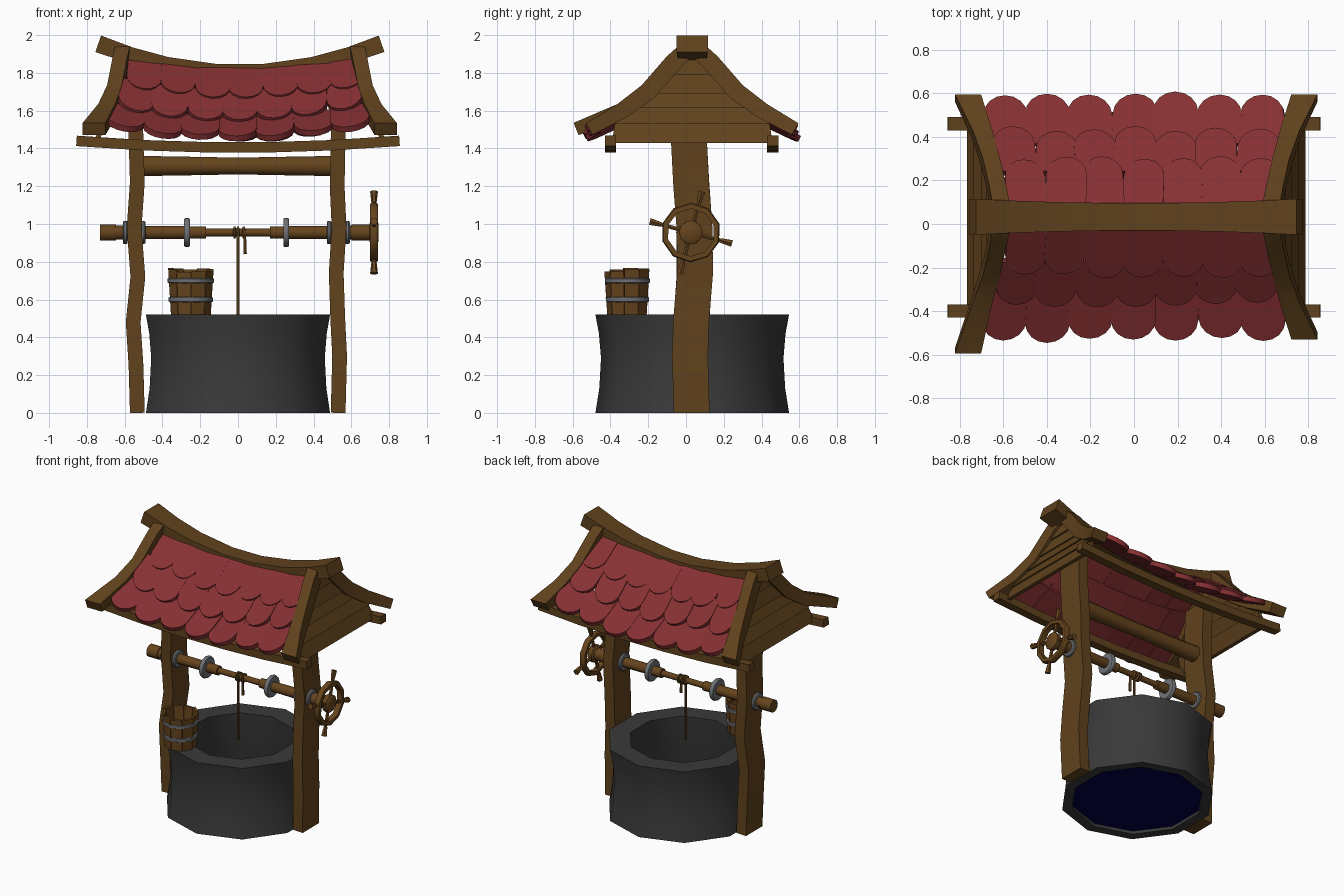
import bpy, bmesh, math, random
from mathutils import Vector as V

if "Cube" in bpy.data.objects:
    bpy.data.objects.remove(bpy.data.objects["Cube"])
random.seed(4)
YC = 0.033   # the model is symmetric about this y
XC = 0.01    # roof centre in x


def material(name, rgb):
    m = bpy.data.materials.new(name)
    m.diffuse_color = (*rgb, 1)
    m.use_nodes = True
    m.node_tree.nodes["Principled BSDF"].inputs["Base Color"].default_value = m.diffuse_color
    return m


TIMBER = material("timber brown", (0.117, 0.054, 0.012))
TURNED = material("turned wood brown", (0.132, 0.058, 0.012))
STONE = material("dark stone", (0.042, 0.042, 0.042))
TILE = material("red tile", (0.242, 0.030, 0.033))
IRON = material("iron grey", (0.160, 0.168, 0.180))
WATER = material("deep blue water", (0.0, 0.0, 0.065))


def finish(name, bm, mat, angle=35):
    bmesh.ops.recalc_face_normals(bm, faces=bm.faces[:])
    me = bpy.data.meshes.new(name)
    bm.to_mesh(me)
    bm.free()
    me.materials.append(mat)
    ob = bpy.data.objects.new(name, me)
    bpy.context.collection.objects.link(ob)
    bpy.ops.object.select_all(action='DESELECT')
    ob.select_set(True)
    bpy.context.view_layer.objects.active = ob
    bpy.ops.object.shade_smooth_by_angle(angle=math.radians(angle))
    return ob


def loft(bm, rings, closed=False):
    """Skin a list of rings; cap the ends, or join last to first."""
    vs = [[bm.verts.new(p) for p in r] for r in rings]
    n = len(vs[0])
    pairs = list(zip(vs, vs[1:])) + ([(vs[-1], vs[0])] if closed else [])
    for a, b in pairs:
        for i in range(n):
            bm.faces.new((a[i], a[(i + 1) % n], b[(i + 1) % n], b[i]))
    if not closed:
        bm.faces.new(vs[0])
        bm.faces.new(vs[-1])


def revolve(name, profile, n, mat, axis='Z', at=(0, 0, 0), closed=False, phase=0.0, angle=40):
    """Profile of (position along axis, radius)."""
    rings = []
    for t, r in profile:
        ring = []
        for i in range(n):
            a = phase + 2 * math.pi * i / n
            c, s = r * math.cos(a), r * math.sin(a)
            ring.append(V(at) + (V((c, s, t)) if axis == 'Z' else V((t, c, s))))
        rings.append(ring)
    bm = bmesh.new()
    loft(bm, rings, closed)
    return finish(name, bm, mat, angle)


def beam(name, pts, side, mat=TIMBER):
    """Rectangular beam along pts of (x, y, z, width along side, depth)."""
    P = [V(p[:3]) for p in pts]
    side = V(side)
    rings = []
    for i, p in enumerate(pts):
        t = (P[min(i + 1, len(P) - 1)] - P[max(i - 1, 0)]).normalized()
        n = t.cross(side).normalized()
        w, d = side * p[3] / 2, n * p[4] / 2
        rings.append([P[i] + w + d, P[i] - w + d, P[i] - w - d, P[i] + w - d])
    bm = bmesh.new()
    loft(bm, rings)
    return finish(name, bm, mat)


def rod(name, a, b, r1, r2, n, mat):
    """Round stick between two points."""
    a, b = V(a), V(b)
    q = (b - a).to_track_quat('Z', 'Y')
    bm = bmesh.new()
    loft(bm, [[p + q @ V((r * math.cos(6.2832 * i / n), r * math.sin(6.2832 * i / n), 0))
               for i in range(n)] for p, r in ((a, r1), (b, r2))])
    return finish(name, bm, mat, 50)


# Stone ring and water
revolve("well_wall", [(0, .5125), (.13, .492), (.29, .483), (.42, .494), (.52, .5125),
                      (.52, .365), (.3, .385), (0, .445)], 10, STONE, at=(0, YC, 0),
        closed=True, phase=math.pi / 2)
revolve("water", [(.02, .45), (.025, .45)], 10, WATER, at=(0, YC, 0), phase=math.pi / 2)

# Wavy posts: (z, x, y shift)
LEFT = [(0, -.533, -.005), (.25, -.54, -.01), (.48, -.555, -.005), (.72, -.53, .012),
        (.98, -.55, .012), (1.22, -.533, -.005), (1.45, -.54, -.018), (1.68, -.545, -.01)]
RIGHT = [(0, .53, -.003), (.3, .538, -.012), (.5, .528, -.005), (.74, .52, .015),
         (.98, .535, .012), (1.2, .525, -.005), (1.45, .53, -.018), (1.68, .535, -.01)]
for nm, path in (("left_post", LEFT), ("right_post", RIGHT)):
    beam(nm, [(x, YC + dy, z, .19, .078) for z, x, dy in path], (0, 1, 0))

# Round cross beam between posts
revolve("cross_beam", [(-.52, .058), (-.25, .053), (0, .048), (.25, .053), (.52, .058)], 8,
        TURNED, 'X', (0, YC, 1.307), phase=math.pi / 8, angle=50)

# Windlass shaft, iron collars
AX = (0, .026, .955)
revolve("windlass_shaft", [(-.73, .045), (-.645, .045), (-.645, .038), (-.17, .034), (-.17, .021),
                           (.17, .021), (.17, .034), (.6, .038), (.6, .045), (.71, .045)],
        10, TURNED, 'X', AX)
for i, (x, r, h) in enumerate([(-.597, .062, .012), (-.503, .062, .012), (-.27, .078, .015),
                               (.255, .078, .015), (.482, .062, .012), (.58, .062, .012)]):
    revolve(f"iron_collar_{i}", [(x - h, .03), (x - h, r - .006), (x - h / 2, r), (x + h / 2, r),
                                 (x + h, r - .006), (x + h, .03)], 12, IRON, 'X', AX, closed=True)

# Hand wheel
revolve("wheel_hub", [(.695, .05), (.705, .063), (.735, .063), (.745, .05)], 10, TURNED, 'X', AX)
revolve("wheel_rim", [(.70, .126), (.70, .152), (.708, .158), (.732, .158), (.74, .152), (.74, .126)],
        10, TURNED, 'X', AX, closed=True, phase=.3)
for i in range(4):
    a = math.radians(75 + 90 * i)
    d = V((0, math.cos(a), math.sin(a)))
    c = V(AX) + V((.72, 0, 0))
    rod(f"wheel_spoke_{i}", c + d * .04, c + d * .17, .012, .012, 6, TURNED)
    rod(f"wheel_handle_{i}", c + d * .165, c + d * .225, .014, .021, 6, TURNED)

# Rope wound on the shaft, hanging into the well
rod("rope", (0, .003, .97), (0, .003, .505), .008, .008, 6, TURNED)
rod("rope_tail", (.035, .003, .965), (.038, .003, .84), .008, .01, 6, TURNED)
for i, x in enumerate((-.018, 0, .03)):
    revolve(f"rope_turn_{i}", [(x - .008, .02), (x - .004, .034), (x + .004, .034), (x + .008, .02)],
            10, TURNED, 'X', AX)

# Bucket of staves with two hoops
BX, BY, N = -.25, -.31, 9
bm = bmesh.new()
for i in range(N):
    top = .768 - random.random() * .025
    rings = []
    for z, r in ((.52, .107), (top, .122)):
        ring = []
        for rr, s in ((r, -.48), (r, .48), (r - .02, .48), (r - .02, -.48)):
            a = 2 * math.pi * (i + s) / N + .2
            ring.append(V((BX + rr * math.cos(a), BY + rr * math.sin(a), z)))
        rings.append(ring)
    loft(bm, rings)
finish("bucket_staves", bm, TURNED, 20)
revolve("bucket_floor", [(.53, .095), (.545, .095)], N, TURNED, at=(BX, BY, 0), phase=.5)
for i, (z, r) in enumerate(((.60, .117), (.70, .122))):
    revolve(f"bucket_hoop_{i}", [(z - .016, r - .012), (z - .01, r), (z + .01, r + .001),
                                 (z + .016, r - .012)], 14, IRON, at=(BX, BY, 0), closed=True)

# Sagging ridge beam
beam("ridge_beam", [(XC + x, YC, 1.805 + .265 * x * x, .125 + .07 * x * x, .075 + .03 * x * x)
                    for x in (-.75, -.58, -.385, -.12, .12, .385, .58, .75)], (0, 1, 0))

# Eave beams
for nm, y in (("front_eave_beam", -.40), ("back_eave_beam", .46)):
    beam(nm, [(x, y, 1.405 + .048 * x * x, .06, .055)
              for x in (-.855, -.5, -.17, .17, .5, .855)], (0, 1, 0))

# Barge beams and gable boards at both ends
EDGE = [(1.43, .425, .765), (1.53, .41, .735), (1.615, .32, .70), (1.69, .245, .675),
        (1.79, .16, .65), (1.91, .075, .63)]
for sx, sn in ((-1, "left"), (1, "right")):
    for sy, yn in ((-1, "front"), (1, "back")):
        end = .615 if (sx, sy) == (-1, -1) else .545
        beam(f"{sn}_{yn}_barge_beam",
             [(XC + sx * x, YC + sy * dy, z, w, d) for x, dy, z, w, d in
              ((.622, .042, 1.91, .08, .09), (.634, .10, 1.855, .078, .095),
               (.664, .235, 1.70, .078, .095), (.705, .375, 1.598, .09, .085),
               (.772, end, 1.503, .12, .07))], (1, 0, 0))
    for i, ((z0, y0, x0), (z1, y1, x1)) in enumerate(zip(EDGE, EDGE[1:])):
        bm = bmesh.new()   # lower edge kicks out over the board below
        x0 += .012
        loft(bm, [[V((XC + sx * (x + o), YC + s * y, z)) for x, y, z, s in
                   ((x0, y0, z0, -1), (x0, y0, z0, 1), (x1, y1, z1, 1), (x1, y1, z1, -1))]
                  for o in (0, -.028)])
        finish(f"{sn}_gable_board_{i}", bm, TIMBER)

# Round-ended roof tiles: (name, top dy, top z, bottom dy, bottom z, first x, pitch)
ROWS = [("upper", .05, 1.815, .262, 1.663, -.50, .181),
        ("middle", .20, 1.70, .395, 1.545, -.55, .187),
        ("lower", .33, 1.56, .56, 1.45, -.60, .2)]
for sy, yn in ((-1, "front"), (1, "back")):
    for rn, d0, z0, d1, z1, xs, pitch in ROWS:
        bm = bmesh.new()
        for k in range(7):
            x = xs + pitch * k
            sag, j = .15 * x * x, random.uniform(-.012, .012)
            top = V((x * .98, YC + sy * d0, z0 + sag))
            low = V((x, YC + sy * (d1 + j), z1 + sag - j * .6))
            L = (low - top).length
            down = (low - top).normalized()
            across = V((1, 0, .3 * x + random.uniform(-.06, .06))).normalized()
            out = across.cross(down).normalized()
            out *= 1 if out.z > 0 else -1
            h = pitch * .515
            shape = [(-h * .99, 0), (h * .99, 0)] + [
                (h * math.cos(t), L - .1 + .1 * math.sin(t))
                for t in [math.pi * q / 8 for q in range(9)]]
            tilt = random.uniform(-.04, .04)
            loft(bm, [[top + across * (u + tilt * v) + down * v + out * o for u, v in shape]
                      for o in (-.016, .016)])
        finish(f"{yn}_{rn}_tiles", bm, TILE, 30)
